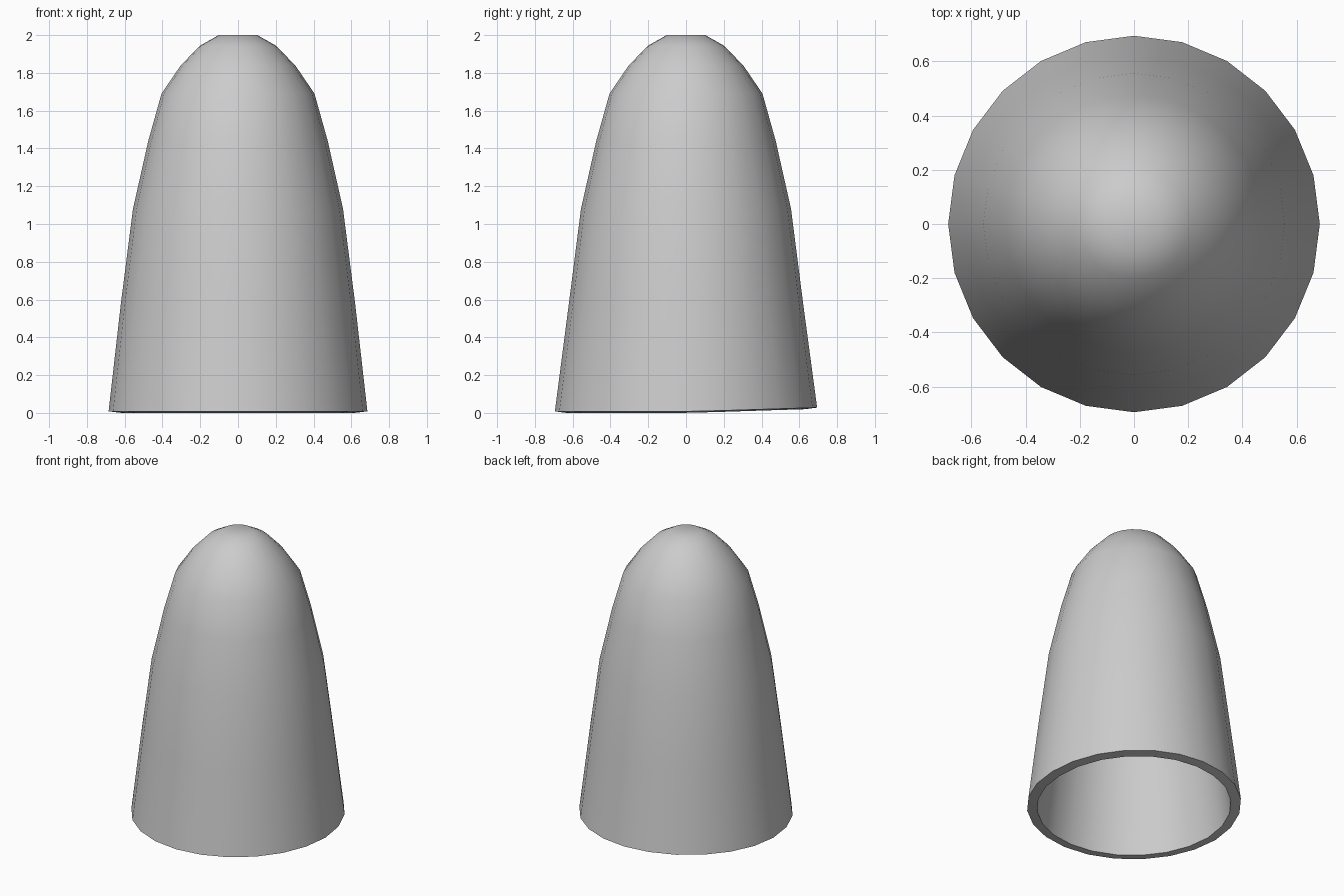
import bpy, bmesh, math

if "Cube" in bpy.data.objects:
    bpy.data.objects.remove(bpy.data.objects["Cube"])

SIDES = 24
# Outer profile from the rim to the crown: radius, height
PROFILE = [(0.69, 0.008), (0.62, 0.58), (0.556, 1.08), (0.475, 1.44),
           (0.405, 1.69), (0.305, 1.837), (0.203, 1.943), (0.102, 2.0)]

bm = bmesh.new()
rings = []
for i, (r, z) in enumerate(PROFILE):
    ring = []
    for k in range(SIDES):
        a = 2 * math.pi * k / SIDES
        x, y = r * math.cos(a), r * math.sin(a)
        h = z
        if i == 0:
            # Rim is slightly oval and lifts a little at the back
            x *= 0.993
            y *= 1.006
            h += 0.02 * max(0.0, y - 0.05) / 0.64
        ring.append(bm.verts.new((x, y, h)))
    rings.append(ring)

# Outer wall and rounded crown
for lower, upper in zip(rings, rings[1:]):
    for k in range(SIDES):
        n = (k + 1) % SIDES
        bm.faces.new((lower[k], lower[n], upper[n], upper[k]))
top = bm.verts.new((0, 0, 2.0))
for k in range(SIDES):
    bm.faces.new((rings[-1][k], rings[-1][(k + 1) % SIDES], top))

mesh = bpy.data.meshes.new("hollow_dome_cap")
bm.to_mesh(mesh)
bm.free()
cap = bpy.data.objects.new("hollow_dome_cap", mesh)
bpy.context.collection.objects.link(cap)

# Wall thickness, inward from the outer surface
wall = cap.modifiers.new("wall", 'SOLIDIFY')
wall.thickness = 0.065
wall.offset = -1

bpy.context.view_layer.objects.active = cap
cap.select_set(True)
bpy.ops.object.modifier_apply(modifier="wall")
bpy.ops.object.shade_smooth_by_angle(angle=math.radians(40))
